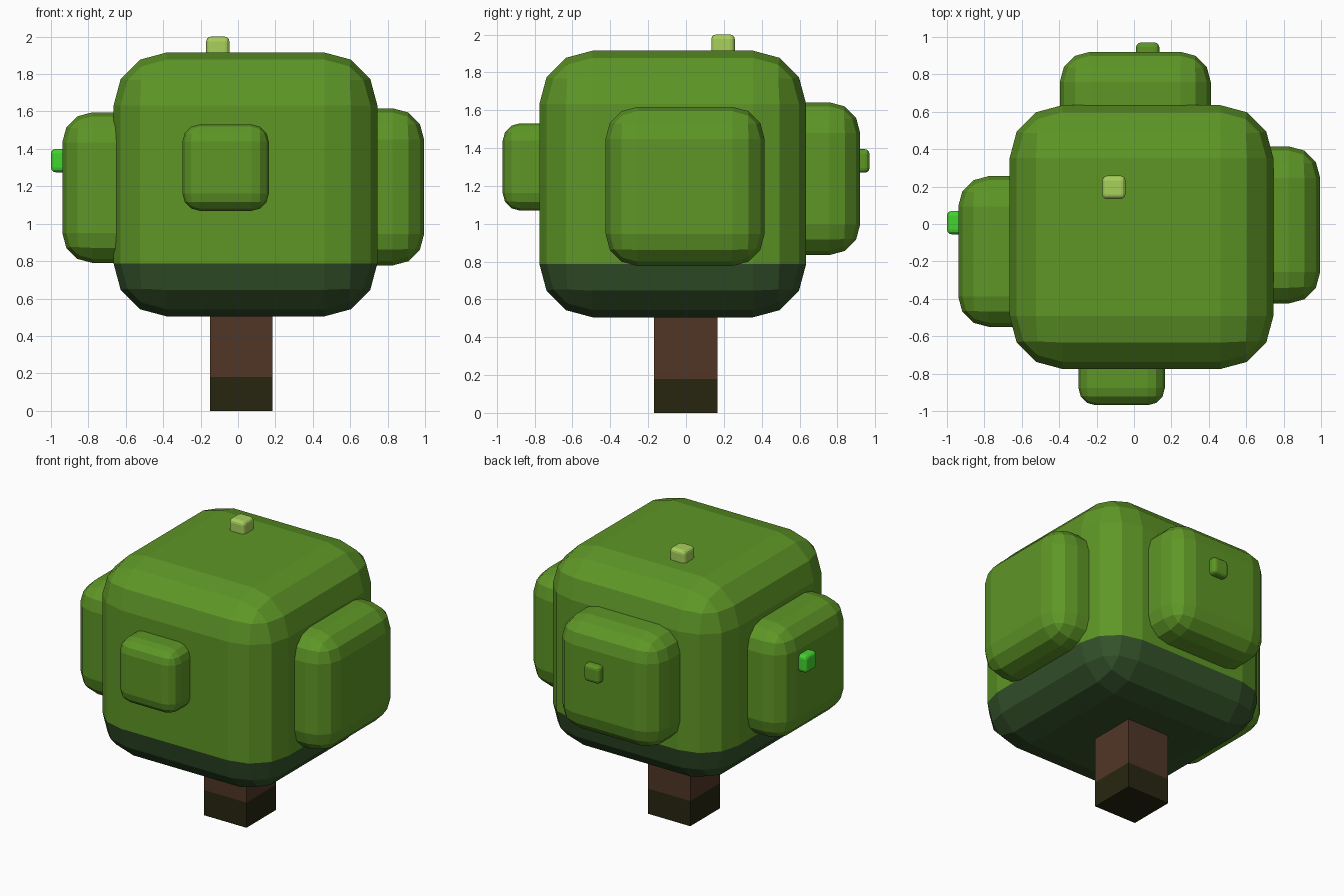
import bpy
import bmesh
from mathutils import Vector

if "Cube" in bpy.data.objects:
    bpy.data.objects.remove(bpy.data.objects["Cube"])


def material(name, rgb):
    """Flat colour given as sRGB 0-255, stored linear."""
    def lin(c):
        c /= 255
        return c / 12.92 if c <= 0.04045 else ((c + 0.055) / 1.055) ** 2.4
    m = bpy.data.materials.new(name)
    m.diffuse_color = (*[lin(c) for c in rgb], 1)
    m.use_nodes = True
    m.node_tree.nodes["Principled BSDF"].inputs["Base Color"].default_value = m.diffuse_color
    return m


LEAF = material("leaf green", (94, 150, 38))
SHADE = material("dark underside green", (52, 82, 42))
LIME = material("pale lime", (168, 208, 92))
BRIGHT = material("bright green", (68, 212, 48))
BARK = material("brown bark", (80, 54, 38))
BASE = material("dark olive base", (39, 38, 17))


def block(name, centre, size, mats, rounding=0.0, split=None):
    """Box with rounded edges; faces below height 'split' get the second colour."""
    bm = bmesh.new()
    bmesh.ops.create_cube(bm, size=1)
    for v in bm.verts:
        v.co = Vector(a * b for a, b in zip(v.co, size)) + Vector(centre)
    if rounding:
        bmesh.ops.bevel(bm, geom=bm.edges[:], offset=rounding, segments=3,
                        profile=0.5, affect='EDGES')
    elif split is not None:
        bmesh.ops.bisect_plane(bm, geom=bm.verts[:] + bm.edges[:] + bm.faces[:],
                               plane_co=(0, 0, split), plane_no=(0, 0, 1))
    if split is not None:
        for f in bm.faces:
            f.material_index = int(f.calc_center_median().z < split)
    bmesh.ops.recalc_face_normals(bm, faces=bm.faces[:])
    me = bpy.data.meshes.new(name)
    bm.to_mesh(me)
    bm.free()
    for m in mats:
        me.materials.append(m)
    ob = bpy.data.objects.new(name, me)
    bpy.context.collection.objects.link(ob)
    return ob


def leaf_cube(name, centre, s, mats, split=None):
    """Cube of foliage, edges rounded by a fifth of its size."""
    return block(name, centre, (s, s, s), mats, 0.2 * s, split)


# Trunk with dark foot
block("trunk", (0.018, -0.002, 0.30), (0.335, 0.335, 0.60), [BARK, BASE], split=0.18)

# Main crown with dark underside
leaf_cube("crown", (0.04, -0.07, 1.21), 1.41, [LEAF, SHADE], split=0.78)

# Side foliage
leaf_cube("right_foliage", (0.575, -0.005, 1.197), 0.84, [LEAF])
leaf_cube("left_foliage", (-0.537, -0.147, 1.193), 0.805, [LEAF])
leaf_cube("back_foliage", (0.007, 0.517, 1.238), 0.807, [LEAF])
leaf_cube("front_foliage", (-0.066, -0.738, 1.30), 0.462, [LEAF])

# Small buds
leaf_cube("top_bud", (-0.108, 0.196, 1.938), 0.124, [LIME])
leaf_cube("left_bud", (-0.938, 0.007, 1.337), 0.124, [BRIGHT])
leaf_cube("back_bud", (0.073, 0.908, 1.332), 0.124, [LEAF])
